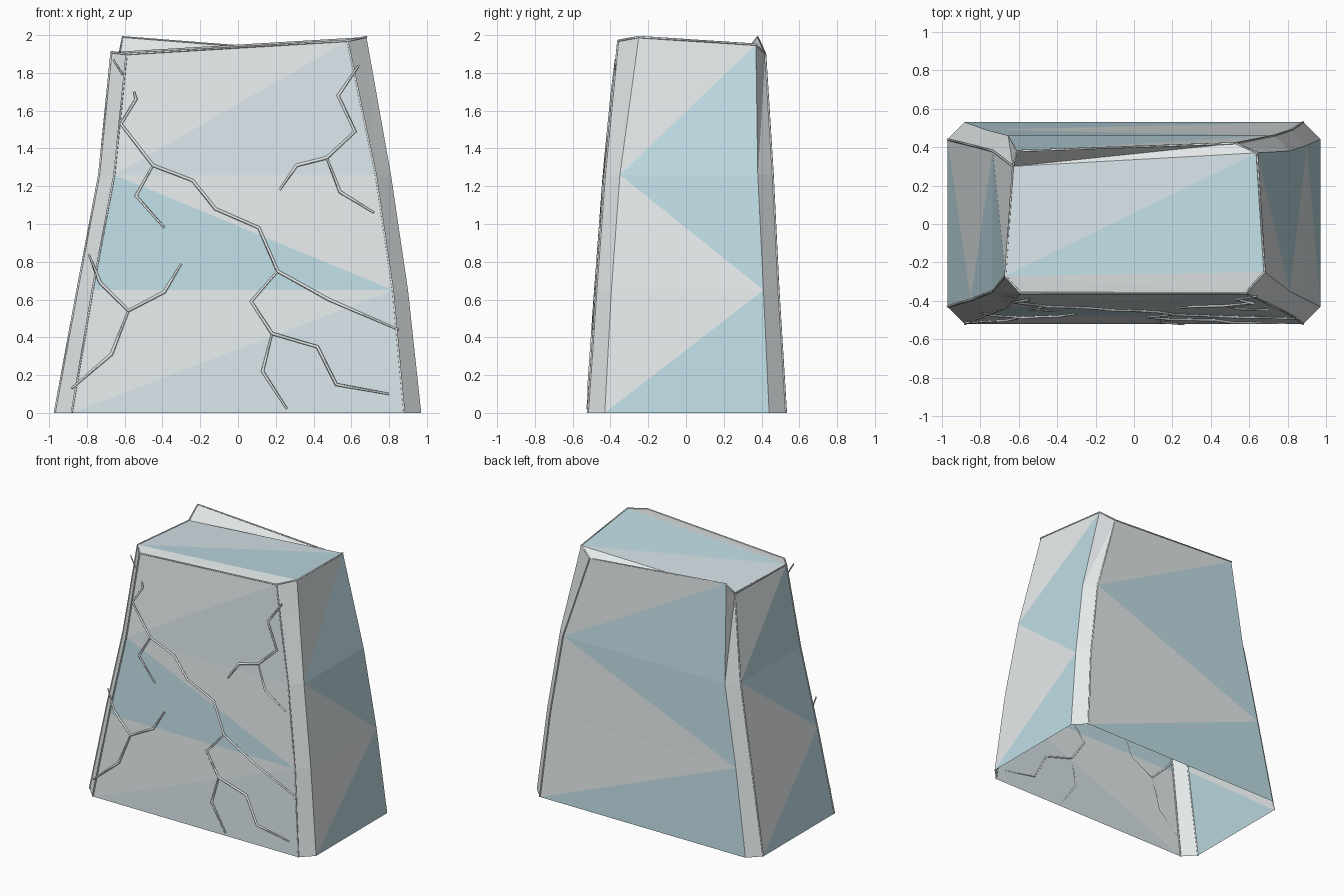
import bpy, bmesh

if "Cube" in bpy.data.objects:
    bpy.data.objects.remove(bpy.data.objects["Cube"])


def material(name, rgb):
    m = bpy.data.materials.new(name)
    m.diffuse_color = (*rgb, 1)
    m.use_nodes = True
    m.node_tree.nodes["Principled BSDF"].inputs["Base Color"].default_value = m.diffuse_color
    return m


pale = material("pale_ice", (0.78, 0.82, 0.83))
mist = material("mist_ice", (0.68, 0.77, 0.81))
blue = material("blue_ice", (0.52, 0.72, 0.78))


def ring(xl, xr, yf, yb, c, z):
    """Rectangle with cut corners, counter-clockwise from the front edge."""
    return [(xl + c, yf, z), (xr - c, yf, z), (xr, yf + c, z), (xr, yb - c, z),
            (xr - c, yb, z), (xl + c, yb, z), (xl, yb - c, z), (xl, yf + c, z)]


rings = [ring(-0.97, 0.97, -0.52, 0.53, 0.09, 0.0),
         ring(-0.85, 0.90, -0.475, 0.49, 0.08, 0.65),
         ring(-0.735, 0.81, -0.43, 0.46, 0.08, 1.26),
         [(-0.59, -0.36, 1.90), (0.58, -0.36, 1.97), (0.68, -0.25, 1.99),
          (0.64, 0.37, 1.95), (0.53, 0.42, 1.90), (-0.61, 0.38, 1.99),
          (-0.63, 0.30, 1.89), (-0.67, -0.27, 1.91)]]

# Faceted block, open underneath
bm = bmesh.new()
rows = [[bm.verts.new(p) for p in r] for r in rings]


def tri(a, b, c, mat):
    f = bm.faces.new((a, b, c))
    f.material_index = mat


front_tints = [(1, 0), (2, 0), (1, 0)]
for k in range(3):
    for i in range(8):
        j = (i + 1) % 8
        a, b, c, d = rows[k][i], rows[k][j], rows[k + 1][j], rows[k + 1][i]
        if i == 0:
            low, high = front_tints[k]
        elif i % 2:
            low, high = 0, 0
        else:
            low, high = (0, 2) if k == 1 else (2, 0)
        if k == 1:
            tri(a, b, d, low)
            tri(b, c, d, high)
        else:
            tri(a, b, c, low)
            tri(a, c, d, high)

# Uneven top with a raised chip along the back
t = rows[3]
for ids, mat in [((7, 0, 1), 0), ((7, 1, 2), 0), ((7, 2, 3), 2), ((7, 3, 6), 1),
                 ((6, 3, 4), 0), ((6, 4, 5), 0)]:
    tri(*[t[i] for i in ids], mat)

mesh = bpy.data.meshes.new("ice_block")
bm.to_mesh(mesh)
bm.free()
for m in (pale, mist, blue):
    mesh.materials.append(m)
block = bpy.data.objects.new("ice_block", mesh)
bpy.context.collection.objects.link(block)


def strips(name, paths, depth, tip):
    """Thin four-sided strips along each path, narrowing at the ends."""
    cu = bpy.data.curves.new(name, 'CURVE')
    cu.dimensions = '3D'
    cu.bevel_depth = depth
    cu.bevel_resolution = 0
    for path in paths:
        s = cu.splines.new('POLY')
        s.points.add(len(path) - 1)
        for q, p in zip(s.points, path):
            q.co = (*p, 1)
        s.points[0].radius = s.points[-1].radius = tip
    cu.materials.append(pale)
    bpy.context.collection.objects.link(bpy.data.objects.new(name, cu))


# Worn highlights on the rim and the upright edges
strips("edge_rims", [t_ring + t_ring[:1] for t_ring in rings[3:]] +
       [[r[i] for r in rings] for i in (0, 1, 4, 6, 7)], 0.006, 1.0)


# Cracks branching over the front face
def front_y(z):
    for r, s in zip(rings, rings[1:]):
        if z <= s[0][2] or s is rings[3]:
            f = (z - r[0][2]) / (s[1][2] - r[0][2])
            return r[0][1] + f * (s[0][1] - r[0][1])


cracks = [
    [(-.55, 1.70), (-.54, 1.66), (-.62, 1.53), (-.45, 1.31), (-.24, 1.23),
     (-.12, 1.08), (.11, .98), (.21, .75), (.48, .60), (.85, .44)],
    [(-.45, 1.31), (-.54, 1.15), (-.39, .98)],
    [(.21, .75), (.07, .59), (.18, .42), (.42, .35), (.52, .15), (.80, .10)],
    [(.18, .42), (.13, .22), (.26, .02)],
    [(.64, 1.84), (.53, 1.68), (.62, 1.49), (.47, 1.35), (.31, 1.31), (.22, 1.18)],
    [(.47, 1.35), (.54, 1.17), (.72, 1.06)],
    [(-.79, .84), (-.73, .69), (-.58, .54), (-.39, .64), (-.30, .79)],
    [(-.58, .54), (-.67, .31), (-.88, .13)],
    [(-.66, 1.87), (-.61, 1.79)]]
strips("surface_cracks", [[(x, front_y(z) - 0.003, z) for x, z in c] for c in cracks],
       0.009, 0.6)
